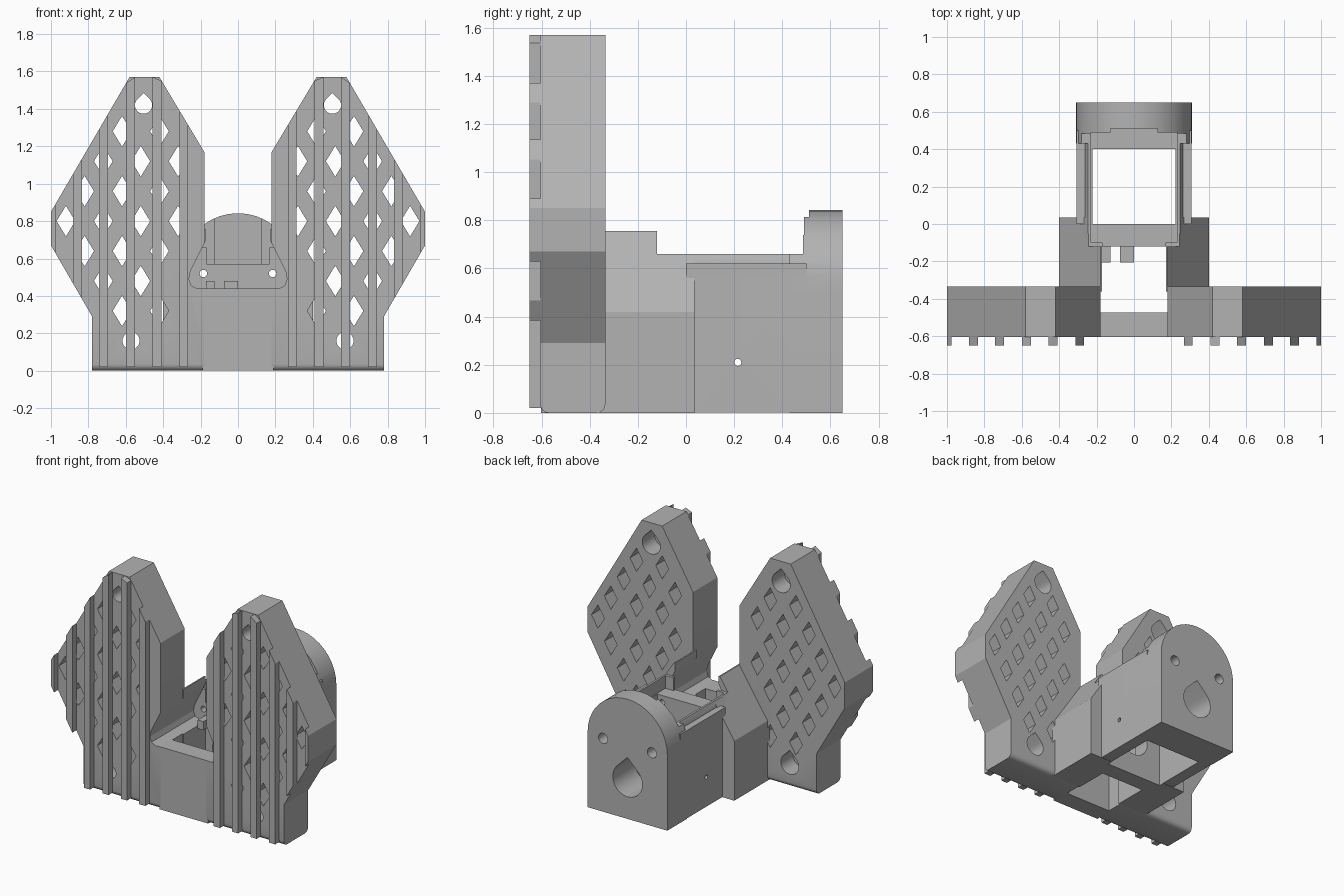
import bpy, bmesh, math
from mathutils import Matrix

if "Cube" in bpy.data.objects:
    bpy.data.objects.remove(bpy.data.objects["Cube"])

grey = bpy.data.materials.new("plain grey")
grey.diffuse_color = (0.45, 0.45, 0.45, 1)
grey.use_nodes = True
grey.node_tree.nodes["Principled BSDF"].inputs["Base Color"].default_value = grey.diffuse_color


def prisms(name, profiles, y0, y1, bevel=0, edge_rule=None):
    """Extrude (x, z) outlines from y0 to y1, rounding the edges picked by edge_rule."""
    bm = bmesh.new()
    for pts in profiles:
        a = [bm.verts.new((x, y0, z)) for x, z in pts]
        b = [bm.verts.new((x, y1, z)) for x, z in pts]
        bm.faces.new(a)
        bm.faces.new(b[::-1])
        for i in range(len(pts)):
            j = (i + 1) % len(pts)
            bm.faces.new((a[j], a[i], b[i], b[j]))
    bmesh.ops.recalc_face_normals(bm, faces=bm.faces)
    if bevel:
        edges = [e for e in bm.edges if edge_rule(*[v.co for v in e.verts])]
        bmesh.ops.bevel(bm, geom=edges, offset=bevel, segments=4, profile=0.5,
                        affect='EDGES', clamp_overlap=True)
    me = bpy.data.meshes.new(name)
    bm.to_mesh(me)
    bm.free()
    me.materials.append(grey)
    ob = bpy.data.objects.new(name, me)
    bpy.context.collection.objects.link(ob)
    return ob


def rect(x0, x1, z0, z1):
    return [(x0, z0), (x1, z0), (x1, z1), (x0, z1)]


def box(name, x0, x1, y0, y1, z0, z1, **kw):
    return prisms(name, [rect(x0, x1, z0, z1)], y0, y1, **kw)


def circle(x, z, r, n=16):
    return [(x + r * math.cos(2 * math.pi * i / n), z + r * math.sin(2 * math.pi * i / n)) for i in range(n)]


def teardrop(x, z, r):
    arc = [math.radians(135 + 270 * i / 18) for i in range(19)]
    return [(x + r * math.cos(a), z + r * math.sin(a)) for a in arc] + [(x, z + r * 1.41)]


def combine(ob, other, op='DIFFERENCE'):
    """Boolean the helper into ob, then delete the helper."""
    other.hide_render = True
    m = ob.modifiers.new("cut", 'BOOLEAN')
    m.operation, m.object, m.solver = op, other, 'EXACT'
    dg = bpy.context.evaluated_depsgraph_get()
    me = bpy.data.meshes.new_from_object(ob.evaluated_get(dg))
    ob.modifiers.clear()
    ob.data = me
    bpy.data.objects.remove(other)


def mirrored(ob, name):
    me = ob.data.copy()
    me.transform(Matrix.Scale(-1, 4, (1, 0, 0)))
    me.flip_normals()
    bpy.context.collection.objects.link(bpy.data.objects.new(name, me))


# Wing outline limits
def top(x):
    return min(1.57, 1.17 + (x - 0.18) * 0.4 / 0.24, 1.57 - (x - 0.58) * 0.72 / 0.42)


def bottom(x):
    return 0.02 if x < 0.78 else 0.29 + (x - 0.78) * 0.38 / 0.22


def opening():
    half = [(0.22, 0.44), (0.25, 0.455), (0.262, 0.49), (0.255, 0.53), (0.17, 0.70), (0.17, 1.0)]
    return prisms("opening_cutter", [half + [(-x, z) for x, z in half[::-1]]], -0.8, -0.12)


# Wing plate with rounded back rim
WB = -0.335
outline = [(0.18, 0), (0.78, 0), (0.78, 0.29), (1, 0.67), (1, 0.85),
           (0.58, 1.57), (0.42, 1.57), (0.18, 1.17)]
wing = prisms("right_wing", [outline], -0.605, WB, 0.035,
              lambda a, b: (a.y == WB and b.y == WB) or (a.z + b.z < 0.01 and a.y == b.y))

# Diamond lattice and screw holes through the wing
screws = [(0.505, 1.42), (0.572, 0.16)]
diamonds = []
for j in range(-2, 6):
    for k in range(-3, 4):
        x, z = 0.62 + 0.1 * (j % 2) + 0.2 * k, 0.64 + 0.16 * j
        clear = all(math.hypot(x - a, z - b) > 0.15 for a, b in screws)
        on_body = x < 0.4 and z < 0.55
        if 0.25 < x < 0.94 and bottom(x) + 0.08 < z < top(x) - 0.09 and clear and not on_body:
            diamonds.append([(x, z - 0.082), (x + 0.05, z), (x, z + 0.082), (x - 0.05, z)])
combine(wing, prisms("diamond_cutter", diamonds, -0.8, -0.2))
combine(wing, prisms("screw_cutter", [teardrop(x, z, 0.046) for x, z in screws], -0.8, -0.2))
combine(wing, prisms("counterbore_cutter", [teardrop(x, z, 0.07) for x, z in screws], -0.47, -0.2))
combine(wing, opening())
mirrored(wing, "left_wing")

# Vertical ribs on the wing fronts, ends following the outline
ribs = []
for c in (0.29, 0.432, 0.576, 0.72, 0.858, 0.988):
    w = 0.012 if c > 0.95 else 0.024
    a, b = c - w, c + w
    ribs.append([(a, bottom(a)), (b, bottom(b)), (b, top(b)), (a, top(a))])
rib = prisms("right_ribs", ribs, -0.65, -0.60)
mirrored(rib, "left_ribs")

# Central body: sloped shoulder, rear block, rim, round-topped rear wall
body = prisms("central_body", [[(-0.4, 0), (0.4, 0), (0.4, 0.42), (0.18, 0.755),
                                (-0.18, 0.755), (-0.4, 0.42)]], -0.36, 0.035)
combine(body, box("step_cutter", -0.6, 0.6, -0.12, 0.3, 0.66, 1))
combine(body, box("rear_block", -0.308, 0.308, 0.0, 0.5, 0.002, 0.62), 'UNION')
combine(body, prisms("rim", [[(-0.262, 0.5), (0.262, 0.5), (0.262, 0.622), (0.245, 0.66),
                              (-0.245, 0.66), (-0.262, 0.622)]], -0.05, 0.5), 'UNION')
arch = [(0.31 * math.cos(math.pi * i / 20), 0.53 + 0.312 * math.sin(math.pi * i / 20)) for i in range(21)]
wall = prisms("rear_wall", [[(-0.31, 0), (0.31, 0)] + arch], 0.43, 0.65, 0.035,
              lambda a, b: a.y == 0.65 and b.y == 0.65)
combine(wall, box("wall_step_cutter", -0.6, 0.6, 0.3, 0.485, 0.66, 1))
combine(body, wall, 'UNION')

# Hollow spaces: front opening, two wells through the floor, motor recess
combine(body, opening())
combine(body, box("front_well_cutter", -0.17, 0.17, -0.5, -0.12, -0.1, 0.6))
combine(body, box("rear_well_cutter", -0.222, 0.222, 0.0, 0.4, -0.1, 0.7))
combine(body, box("recess_cutter", -0.23, 0.23, -0.1, 0.49, 0.57, 1.0))
combine(body, box("back_notch_cutter", -0.125, 0.125, 0.45, 0.51, 0.571, 1.0))
combine(body, box("saddle_cutter", -0.168, 0.168, -0.2, -0.08, 0.57, 1.0))

# Shaft hole, screw holes and small side holes
combine(body, prisms("shaft_cutter", [teardrop(0, 0.27, 0.115)], -0.2, 0.8))
combine(body, prisms("bolt_cutter", [circle(s * 0.185, 0.52, 0.02) for s in (-1, 1)], -0.2, 0.8))
combine(body, prisms("bolt_head_cutter", [circle(s * 0.19, 0.515, 0.036) for s in (-1, 1)], 0.57, 0.8))
side = prisms("side_hole_cutter", [circle(0, 0, 0.015, 12)], -0.6, 0.6)
side.data.transform(Matrix.Translation((0, 0.215, 0.21)) @ Matrix.Rotation(math.pi / 2, 4, 'Z'))
combine(body, side)

# Front bar joining the wings
box("front_bar", -0.19, 0.19, -0.603, -0.472, 0, 0.44)

# Cable clip on the cross wall
for n, (a, b) in enumerate([(-0.17, -0.125), (-0.075, 0.0)]):
    box("cable_clip_%d" % n, a, b, -0.205, -0.11, 0.42, 0.48)

for ob in bpy.data.objects:
    bpy.ops.object.select_all(action='DESELECT')
    ob.select_set(True)
    bpy.context.view_layer.objects.active = ob
    bpy.ops.object.shade_smooth_by_angle(angle=math.radians(28))
